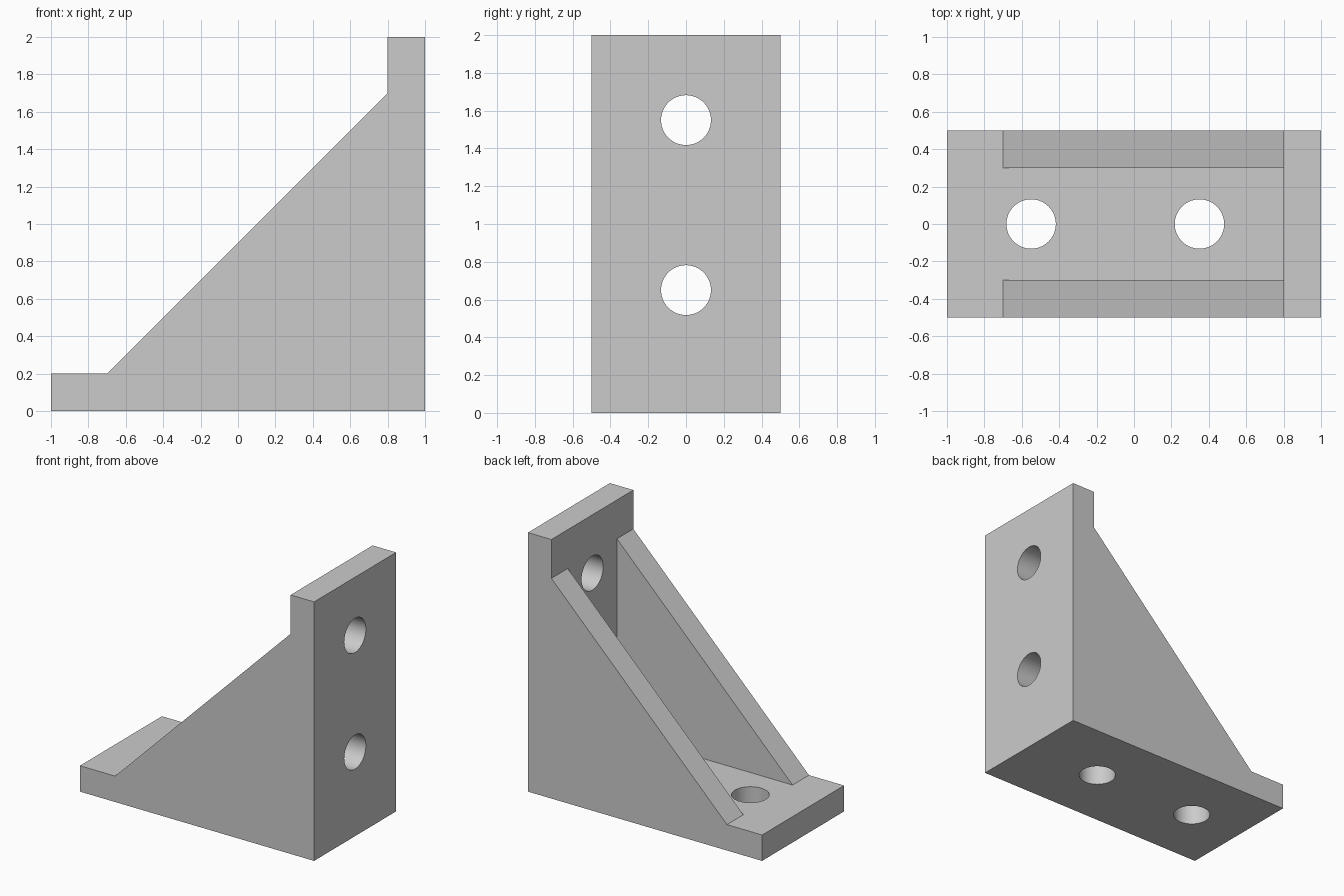
import bpy, bmesh, math
from mathutils import Vector

cube = bpy.data.objects.get("Cube")
if cube:
    bpy.data.objects.remove(cube, do_unlink=True)

THICK = 0.2        # flange and gusset thickness
HALF_WIDTH = 0.5
BORE = 0.132

grey = bpy.data.materials.new("light_grey")
grey.use_nodes = True
colour = (0.6, 0.6, 0.6, 1)
grey.diffuse_color = colour
grey.node_tree.nodes["Principled BSDF"].inputs["Base Color"].default_value = colour


def extrude_profile(name, points, half):
    """Extrude an x-z outline symmetrically along y."""
    bm = bmesh.new()
    face = bm.faces.new([bm.verts.new((x, -half, z)) for x, z in points])
    out = bmesh.ops.extrude_face_region(bm, geom=[face])
    moved = [v for v in out["geom"] if isinstance(v, bmesh.types.BMVert)]
    bmesh.ops.translate(bm, verts=moved, vec=Vector((0, 2 * half, 0)))
    bmesh.ops.recalc_face_normals(bm, faces=bm.faces)
    mesh = bpy.data.meshes.new(name)
    bm.to_mesh(mesh)
    bm.free()
    obj = bpy.data.objects.new(name, mesh)
    bpy.context.collection.objects.link(obj)
    obj.data.materials.append(grey)
    return obj


def cut(target, cutter):
    mod = target.modifiers.new("cut", "BOOLEAN")
    mod.operation = "DIFFERENCE"
    mod.solver = "EXACT"
    mod.object = cutter
    bpy.context.view_layer.objects.active = target
    bpy.ops.object.modifier_apply(modifier=mod.name)
    bpy.data.objects.remove(cutter, do_unlink=True)


def bore(location, rotation):
    bpy.ops.mesh.primitive_cylinder_add(vertices=64, radius=BORE, depth=0.4,
                                        location=location, rotation=rotation)
    obj = bpy.context.object
    obj.hide_render = True
    obj.data.materials.append(grey)
    return obj


# Bracket body: two flanges joined by a sloping web
bracket = extrude_profile("angle_bracket", [
    (-1, 0), (1, 0), (1, 2), (1 - THICK, 2),
    (1 - THICK, 1.7), (-0.7, THICK), (-1, THICK)], HALF_WIDTH)

# Channel between the two gussets
channel = extrude_profile("channel_cutter", [
    (-0.7, THICK), (1 - THICK, THICK), (1 - THICK, 1.9), (-0.7, 1.9)],
    HALF_WIDTH - THICK)
channel.hide_render = True
cut(bracket, channel)

# Bolt holes, a pair through each flange
for offset in (0.45, 1.35):
    cut(bracket, bore((offset - 1, 0, THICK / 2), (0, 0, 0)))
    cut(bracket, bore((1 - THICK / 2, 0, offset + THICK), (0, math.pi / 2, 0)))

# Smooth bores, crisp edges elsewhere
bpy.ops.object.select_all(action="DESELECT")
bracket.select_set(True)
bpy.context.view_layer.objects.active = bracket
bpy.ops.object.shade_smooth_by_angle(angle=math.radians(30))
